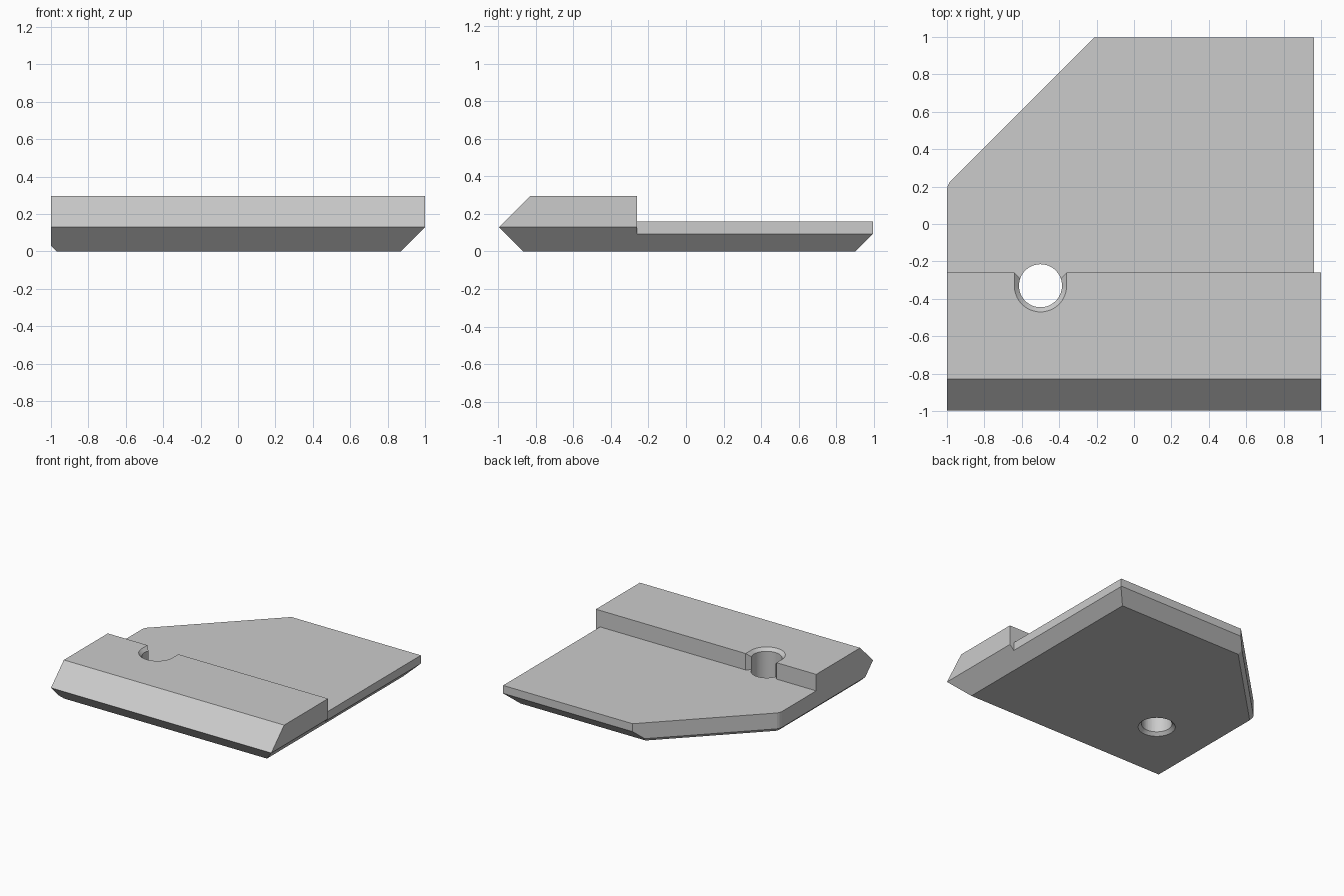
import bpy, bmesh, math
from mathutils import Vector

default = bpy.data.objects.get("Cube")
if default:
    bpy.data.objects.remove(default, do_unlink=True)

HOLE = Vector((-0.5, -0.33, 0))
STEP_Y, STEP_Z, TOP_Z = -0.26, 0.16, 0.295
HOLE_R, RIM_R = 0.115, 0.14


def add_object(name, bm):
    bmesh.ops.recalc_face_normals(bm, faces=bm.faces)
    mesh = bpy.data.meshes.new(name)
    bm.to_mesh(mesh)
    bm.free()
    obj = bpy.data.objects.new(name, mesh)
    bpy.context.collection.objects.link(obj)
    return obj


def loft(bm, low, high):
    """Closed solid between two matching outlines."""
    a = [bm.verts.new(p) for p in low]
    b = [bm.verts.new(p) for p in high]
    bm.faces.new(a)
    bm.faces.new(b)
    for i in range(len(a)):
        j = (i + 1) % len(a)
        bm.faces.new((a[i], a[j], b[j], b[i]))


def trim(bm, point, normal):
    """Cut away everything beyond a plane and cap the cut."""
    geom = bm.verts[:] + bm.edges[:] + bm.faces[:]
    bmesh.ops.bisect_plane(bm, geom=geom, dist=1e-6, plane_co=point,
                           plane_no=normal, clear_outer=True)
    bmesh.ops.holes_fill(bm, edges=[e for e in bm.edges if e.is_boundary], sides=0)


def circle(r, z, n=64):
    return [HOLE + Vector((r * math.cos(2 * math.pi * i / n),
                           r * math.sin(2 * math.pi * i / n), z)) for i in range(n)]


def u_shape(r, z, n=32):
    arc = [HOLE + Vector((r * math.cos(math.pi * (1 + i / n)),
                          r * math.sin(math.pi * (1 + i / n)), z)) for i in range(n + 1)]
    back = STEP_Y + 0.04
    return arc + [Vector((HOLE.x + r, back, z)), Vector((HOLE.x - r, back, z))]


def cut(target, low, high):
    bm = bmesh.new()
    loft(bm, low, high)
    cutter = add_object("cutter", bm)
    cutter.hide_render = True
    mod = target.modifiers.new("cut", 'BOOLEAN')
    mod.operation, mod.solver, mod.object = 'DIFFERENCE', 'EXACT', cutter
    bpy.context.view_layer.objects.active = target
    bpy.ops.object.modifier_apply(modifier=mod.name)
    bpy.data.objects.remove(cutter, do_unlink=True)


# Stepped side profile, extruded across the width
profile = [(-0.867, 0), (-0.997, 0.13), (-0.83, TOP_Z), (STEP_Y, TOP_Z),
           (STEP_Y, STEP_Z), (0.997, STEP_Z), (0.997, 0.095), (0.902, 0)]
bm = bmesh.new()
loft(bm, [(-1.05, y, z) for y, z in profile], [(1, y, z) for y, z in profile])

# Wide chamfer under the left side
trim(bm, (0.87, 0, 0), (1, 0, -1))

# Right side, rounded corner and diagonal, each with a small lower chamfer
corner, radius = Vector((-0.915, 0.175, 0.03)), 0.085
for angle in (180, 165, 150, 135):
    a = math.radians(angle)
    out = Vector((math.cos(a), math.sin(a), 0))
    trim(bm, corner + radius * out, out)
    trim(bm, corner + radius * out, out - Vector((0, 0, 1)))
bmesh.ops.remove_doubles(bm, verts=bm.verts, dist=1e-5)
body = add_object("stepped_plate", bm)

# Thin part is slightly narrower than the raised bar
side = [(0.962, STEP_Y), (1.1, STEP_Y), (1.1, 1.1), (0.962, 1.1)]
cut(body, [(x, y, -0.1) for x, y in side], [(x, y, 0.4) for x, y in side])

# Flared opening of the notch in the step
flare = [(-0.08, -0.06), (0.08, -0.06), (0.18, 0.04), (-0.18, 0.04)]
cut(body, *[[(HOLE.x + x, STEP_Y + y, z) for x, y in flare] for z in (STEP_Z, 0.4)])

# Through hole with chamfered rims above and below
cut(body, circle(HOLE_R, -0.1), circle(HOLE_R, 0.4))
cut(body, u_shape(RIM_R - 0.04, TOP_Z - 0.04), u_shape(RIM_R + 0.01, TOP_Z + 0.01))
cut(body, circle(RIM_R + 0.01, -0.01), circle(RIM_R - 0.04, 0.04))

# Single grey material
mat = bpy.data.materials.new("light_grey")
mat.use_nodes = True
grey = (0.6, 0.6, 0.6, 1)
mat.diffuse_color = grey
mat.node_tree.nodes["Principled BSDF"].inputs["Base Color"].default_value = grey
body.data.materials.clear()
body.data.materials.append(mat)

bpy.ops.object.select_all(action='DESELECT')
body.select_set(True)
bpy.context.view_layer.objects.active = body
bpy.ops.object.shade_smooth_by_angle(angle=math.radians(12))
